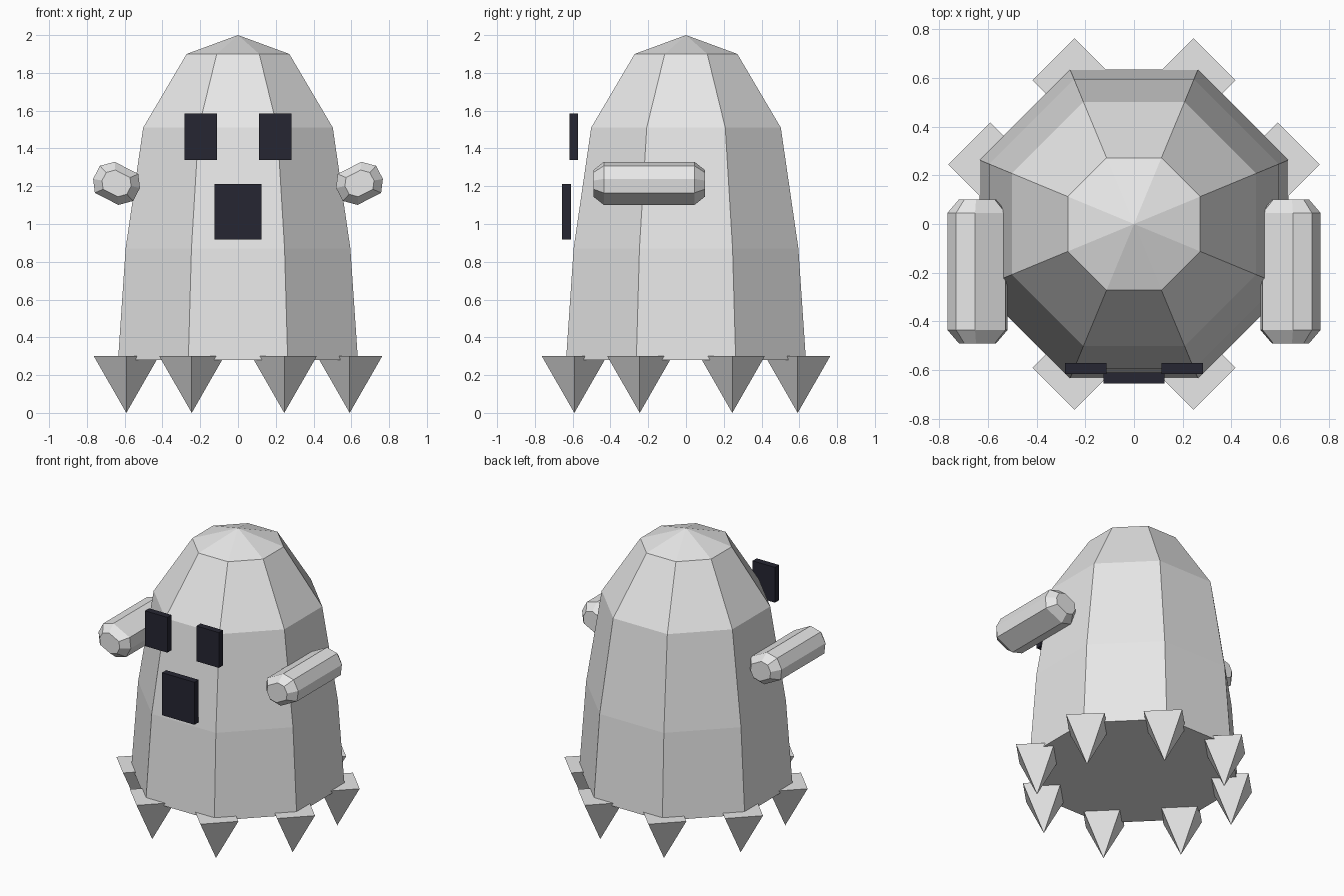
import bpy, bmesh, math
from mathutils import Vector

cube = bpy.data.objects.get("Cube")
if cube:
    bpy.data.objects.remove(cube, do_unlink=True)


def make_material(name, color):
    m = bpy.data.materials.new(name)
    m.use_nodes = True
    m.diffuse_color = color
    bsdf = m.node_tree.nodes["Principled BSDF"]
    bsdf.inputs["Base Color"].default_value = color
    bsdf.inputs["Roughness"].default_value = 0.8
    return m


pale = make_material("pale_grey", (0.8, 0.8, 0.8, 1))
dark = make_material("dark_navy", (0.019, 0.019, 0.032, 1))


def finish(bm, name, mat):
    bmesh.ops.recalc_face_normals(bm, faces=bm.faces)
    mesh = bpy.data.meshes.new(name)
    bm.to_mesh(mesh)
    bm.free()
    mesh.materials.append(mat)
    obj = bpy.data.objects.new(name, mesh)
    bpy.context.collection.objects.link(obj)
    return obj


def loft(name, rings, mat, tip=None):
    """Skin a list of point rings, closing the start, and the end with a cap or a tip."""
    bm = bmesh.new()
    loops = [[bm.verts.new(p) for p in ring] for ring in rings]
    n = len(loops[0])
    for a, b in zip(loops, loops[1:]):
        for i in range(n):
            j = (i + 1) % n
            bm.faces.new((a[i], a[j], b[j], b[i]))
    bm.faces.new(loops[0])
    if tip is None:
        bm.faces.new(loops[-1])
    else:
        t = bm.verts.new(tip)
        for i in range(n):
            bm.faces.new((loops[-1][i], loops[-1][(i + 1) % n], t))
    return finish(bm, name, mat)


def ring(sides, radius, z, turn=0.0, center=(0, 0)):
    return [(center[0] + radius * math.cos(turn + math.tau * i / sides),
             center[1] + radius * math.sin(turn + math.tau * i / sides), z)
            for i in range(sides)]


def box(name, x, y, z, size, mat):
    bm = bmesh.new()
    bmesh.ops.create_cube(bm, size=1)
    bmesh.ops.scale(bm, vec=Vector(size), verts=bm.verts)
    bmesh.ops.translate(bm, vec=Vector((x, y, z)), verts=bm.verts)
    return finish(bm, name, mat)


# Eight-sided body: (flat-to-centre distance, height)
EIGHTH = math.pi / 8
profile = [(0.635, 0.28), (0.595, 0.87), (0.502, 1.51), (0.272, 1.9)]
loft("body", [ring(8, r / math.cos(EIGHTH), z, EIGHTH) for r, z in profile],
     pale, tip=(0, 0, 2))

# Pointed feet under the body corners
for i in range(8):
    a = EIGHTH + i * math.pi / 4
    c = (0.64 * math.cos(a), 0.64 * math.sin(a))
    loft(f"foot_spike_{i + 1}", [ring(4, 0.172, 0.3, center=c)], pale, tip=(*c, 0))

# Forward-pointing arms with a tilted, chamfered section and tapered ends
half = [(0.124, 0.024), (0.088, 0.093), (0.010, 0.114), (-0.115, 0.050)]
section = half + [(-x, -z) for x, z in half]
stations = [(-0.49, 0.62), (-0.435, 1), (0.045, 1), (0.1, 0.62)]
for side, label in ((1, "left"), (-1, "right")):
    loft(f"{label}_arm",
         [[(side * (0.643 + s * x), y, 1.215 + s * z) for x, z in section]
          for y, s in stations], pale)
    # Eyes
    box(f"{label}_eye", side * 0.198, -0.593, 1.462, (0.172, 0.045, 0.245), dark)

# Mouth
box("mouth", 0, -0.633, 1.065, (0.25, 0.046, 0.295), dark)
